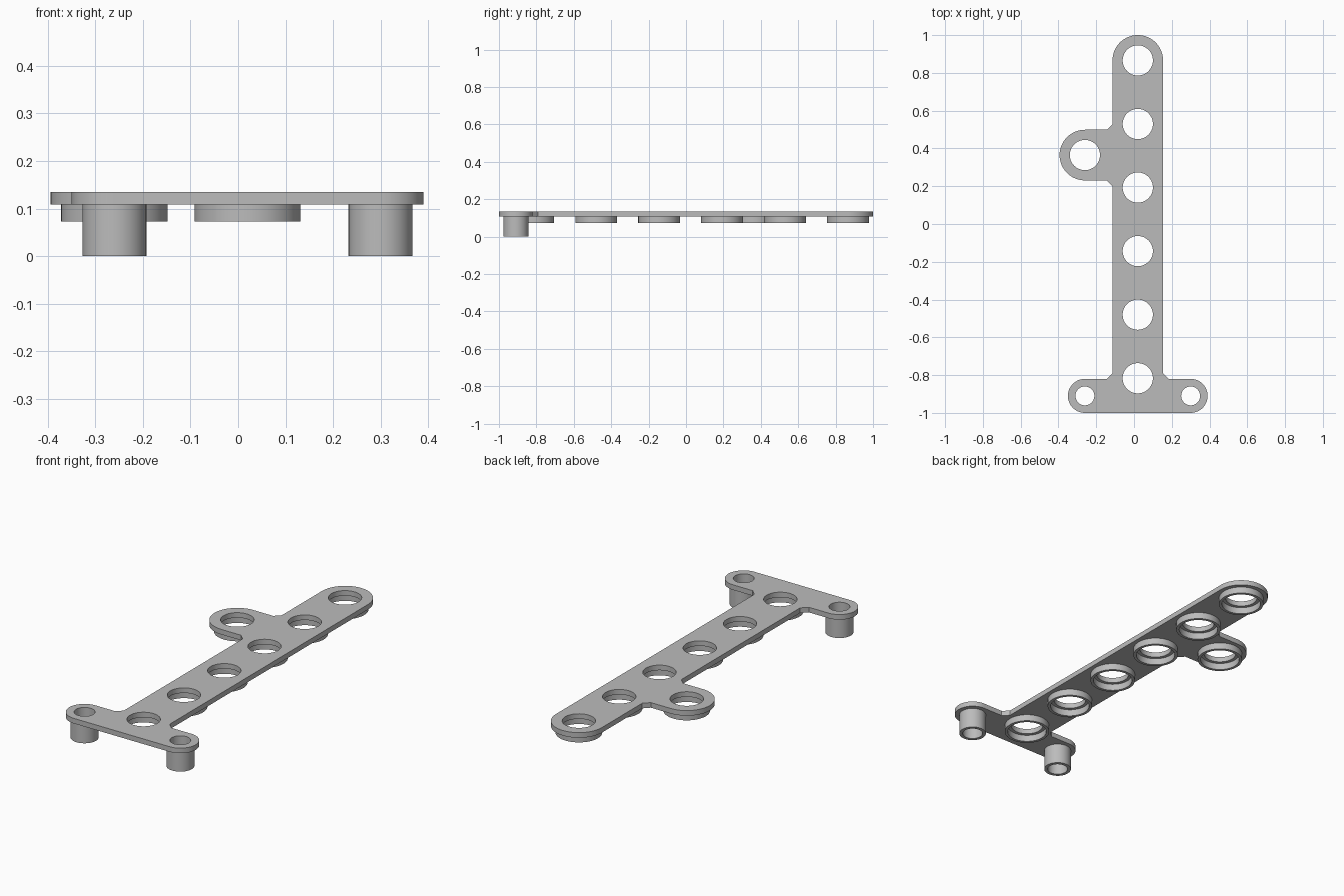
import bpy, bmesh
from math import cos, sin, pi, radians

cube = bpy.data.objects.get("Cube")
if cube:
    bpy.data.objects.remove(cube, do_unlink=True)

grey = bpy.data.materials.new("plain grey")
grey.use_nodes = True
colour = (0.5, 0.5, 0.5, 1)
grey.diffuse_color = colour
grey.node_tree.nodes["Principled BSDF"].inputs["Base Color"].default_value = colour

SEG = 64
BOTTOM, TOP = 0.108, 0.135          # plate underside and top
MID = 0.02                          # centre line of the long bar
BAR, FOOT, FILLET = 0.134, 0.09, 0.03
HOLE, BORE = 0.08, 0.05
END_Y, LOBE_Y, FOOT_Y = 0.866, 0.365, -0.91
SIDE_X, FOOT_X = -0.26, 0.30

ring_spots = [(MID, END_Y - i * 0.3365) for i in range(6)] + [(SIDE_X, LOBE_Y)]
post_spots = [(SIDE_X, FOOT_Y), (FOOT_X, FOOT_Y)]


def arc(cx, cy, r, a0, a1, n=SEG // 2):
    angles = [radians(a0 + (a1 - a0) * i / n) for i in range(n + 1)]
    return [(cx + r * cos(a), cy + r * sin(a)) for a in angles]


def finish(name, bm):
    mesh = bpy.data.meshes.new(name)
    bm.to_mesh(mesh)
    bm.free()
    mesh.materials.clear()
    mesh.materials.append(grey)
    obj = bpy.data.objects.new(name, mesh)
    bpy.context.collection.objects.link(obj)
    bpy.ops.object.select_all(action="DESELECT")
    obj.select_set(True)
    bpy.context.view_layer.objects.active = obj
    bpy.ops.object.shade_smooth_by_angle(angle=radians(30))
    return obj


def plate(name, loops):
    """Filled flat outline with holes, thickened between BOTTOM and TOP."""
    curve = bpy.data.curves.new(name + " outline", "CURVE")
    curve.dimensions = "2D"
    curve.fill_mode = "BOTH"
    curve.extrude = (TOP - BOTTOM) / 2
    for loop in loops:
        spline = curve.splines.new("POLY")
        spline.points.add(len(loop) - 1)
        for point, (x, y) in zip(spline.points, loop):
            point.co = (x, y, 0, 1)
        spline.use_cyclic_u = True
    helper = bpy.data.objects.new(name + " outline", curve)
    bpy.context.collection.objects.link(helper)
    bpy.context.view_layer.update()
    mesh = bpy.data.meshes.new_from_object(
        helper.evaluated_get(bpy.context.evaluated_depsgraph_get()))
    bm = bmesh.new()
    bm.from_mesh(mesh)
    bpy.data.objects.remove(helper, do_unlink=True)
    bpy.data.curves.remove(curve)
    bpy.data.meshes.remove(mesh)
    bmesh.ops.remove_doubles(bm, verts=bm.verts, dist=0.0001)
    bmesh.ops.recalc_face_normals(bm, faces=bm.faces)
    bmesh.ops.translate(bm, verts=bm.verts, vec=(0, 0, (TOP + BOTTOM) / 2))
    return finish(name, bm)


def tube(name, spot, outer, inner, low):
    """Hollow collar hanging from the plate, open at its top."""
    profile = [(outer, BOTTOM), (outer, low), (inner, low), (inner, BOTTOM)]
    bm = bmesh.new()
    rows = [[bm.verts.new((spot[0] + r * cos(2 * pi * i / SEG),
                           spot[1] + r * sin(2 * pi * i / SEG), z))
             for i in range(SEG)] for r, z in profile]
    for upper, lower in zip(rows, rows[1:]):
        for i in range(SEG):
            j = (i + 1) % SEG
            bm.faces.new((upper[i], lower[i], lower[j], upper[j]))
    return finish(name, bm)


# Plate outline, counter-clockwise from the rounded far end
left, right = MID - BAR, MID + BAR
foot_top = FOOT_Y + FOOT
outline = arc(MID, END_Y, BAR, 0, 180)
outline += [(left, LOBE_Y + BAR + FILLET), (left - FILLET, LOBE_Y + BAR)]
outline += arc(SIDE_X, LOBE_Y, BAR, 90, 270)
outline += [(left - FILLET, LOBE_Y - BAR), (left, LOBE_Y - BAR - FILLET)]
outline += [(left, foot_top + FILLET), (left - FILLET, foot_top)]
outline += arc(SIDE_X, FOOT_Y, FOOT, 90, 270)
outline += arc(FOOT_X, FOOT_Y, FOOT, -90, 90)
outline += [(right + FILLET, foot_top), (right, foot_top + FILLET)]

holes = [arc(x, y, HOLE, 0, 360, SEG)[:-1] for x, y in ring_spots]
holes += [arc(x, y, BORE, 0, 360, SEG)[:-1] for x, y in post_spots]
plate("plate", [outline] + holes)

# Shallow collars under the large holes, wider inside than the holes
for n, spot in enumerate(ring_spots, 1):
    tube(f"collar_{n}", spot, 0.112, 0.097, 0.073)

# Hollow posts under the foot
for side, spot in zip(("right", "left"), post_spots):
    tube(f"post_{side}", spot, 0.067, BORE, 0)
